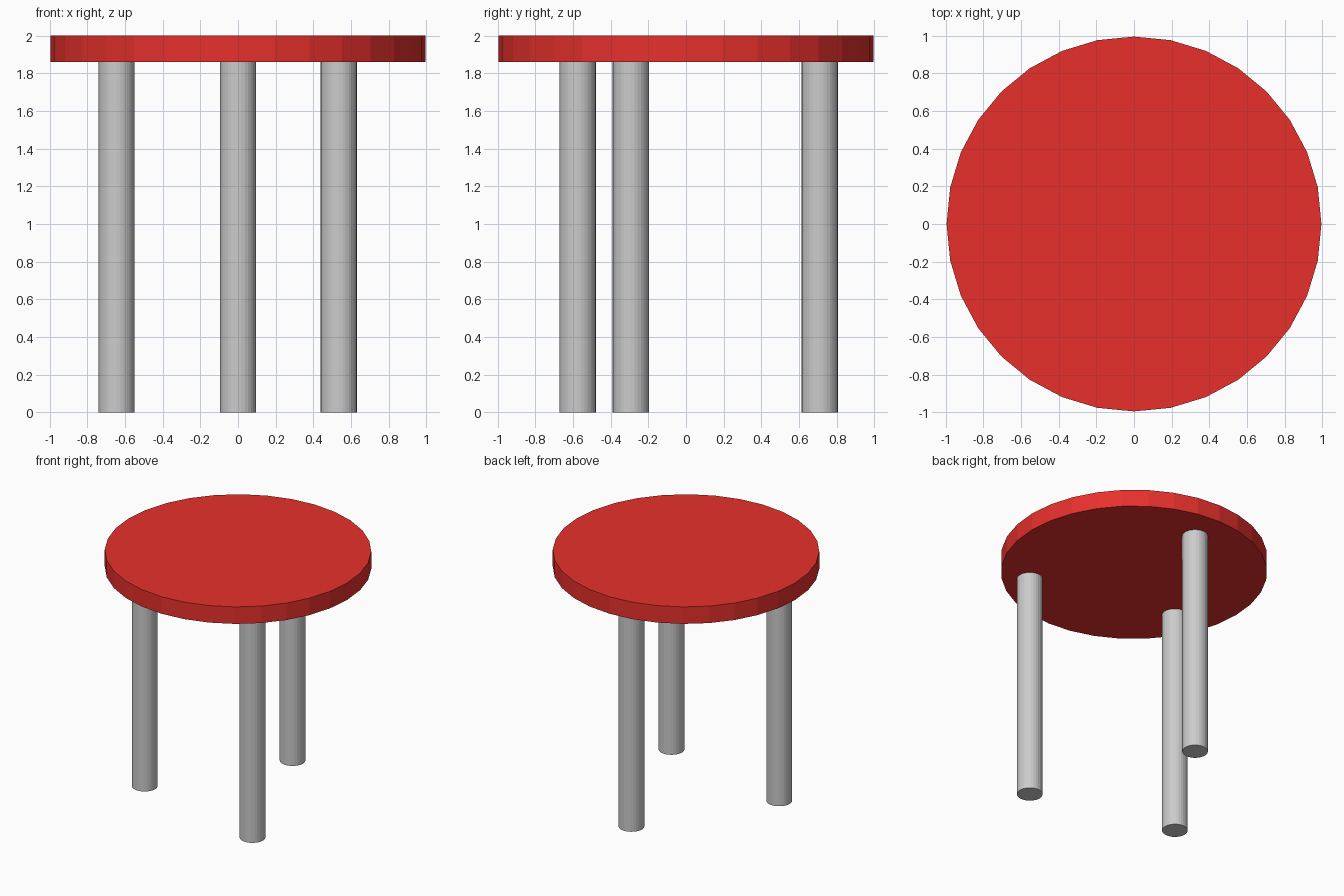
import bpy

if "Cube" in bpy.data.objects:
    bpy.data.objects.remove(bpy.data.objects["Cube"])

SIDES = 32          # every part is a flat-faced 32-sided cylinder
SEAT_RADIUS = 0.995
SEAT_BOTTOM, SEAT_TOP = 1.86, 2.0
LEG_RADIUS = 0.096


def cylinder(name, x, y, bottom, top, radius):
    bpy.ops.mesh.primitive_cylinder_add(
        vertices=SIDES, radius=radius, depth=top - bottom,
        location=(x, y, (bottom + top) / 2))
    obj = bpy.context.object
    obj.name = name
    return obj


# Round red seat
seat = cylinder("seat", 0, 0, SEAT_BOTTOM, SEAT_TOP, SEAT_RADIUS)
red = bpy.data.materials.new("red")
red.diffuse_color = (0.8, 0.03, 0.025, 1)
red.use_nodes = True
red.node_tree.nodes["Principled BSDF"].inputs["Base Color"].default_value = red.diffuse_color
seat.data.materials.append(red)

# Three unevenly spaced legs, plain grey, ending just inside the seat
legs = {
    "back_leg": (0.0, 0.71),
    "front_left_leg": (-0.645, -0.293),
    "front_right_leg": (0.535, -0.575),
}
for name, (x, y) in legs.items():
    cylinder(name, x, y, 0, SEAT_BOTTOM + 0.02, LEG_RADIUS)
